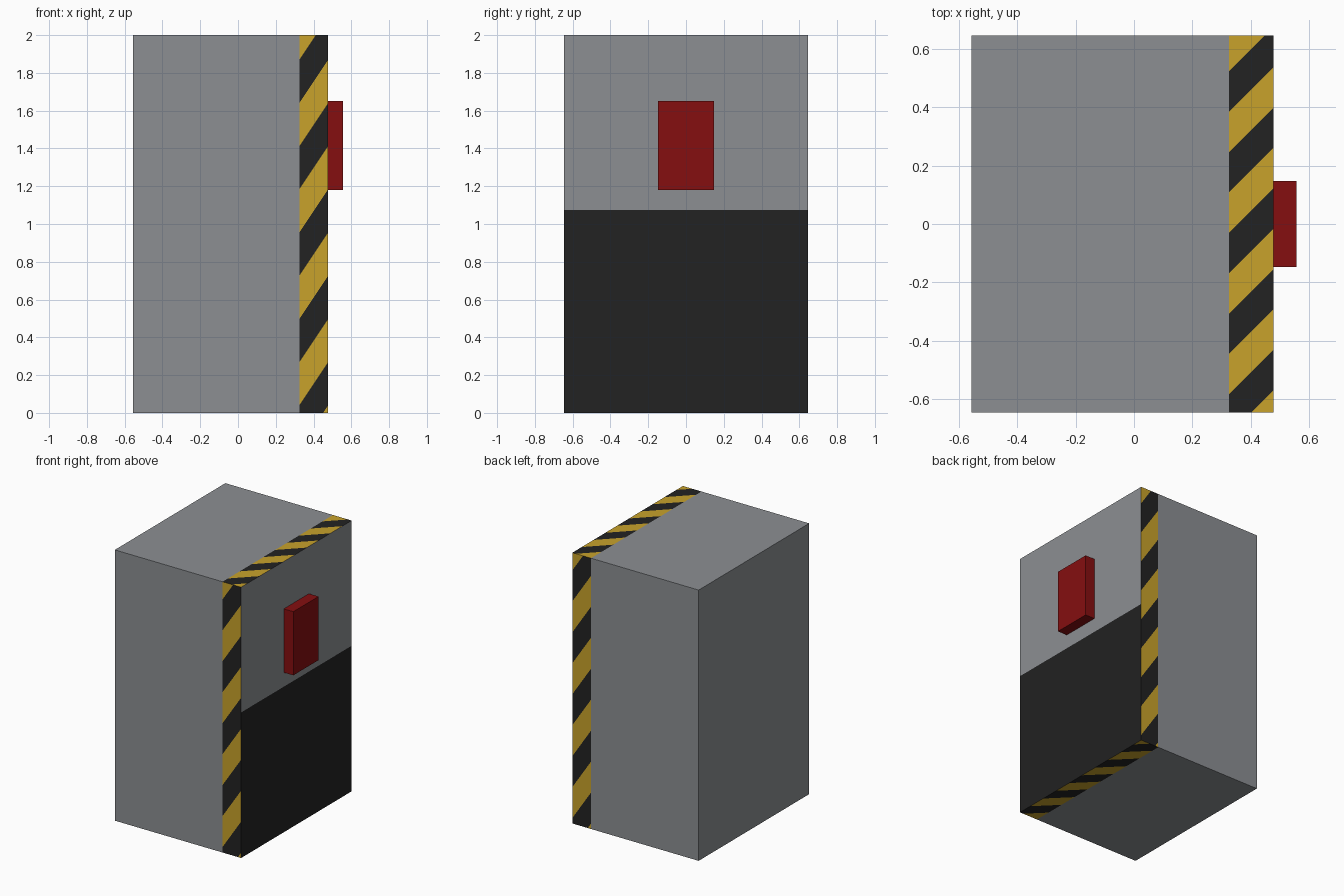
import bpy, bmesh, math
from mathutils import Vector

if "Cube" in bpy.data.objects:
    bpy.data.objects.remove(bpy.data.objects["Cube"])

X0, X1, XB = -0.555, 0.477, 0.325   # body left, body right, start of striped band
Y, H, ZSPLIT = 0.645, 2.0, 1.075


def material(name, rgb):
    m = bpy.data.materials.new(name)
    m.diffuse_color = (*rgb, 1)
    m.use_nodes = True
    m.node_tree.nodes["Principled BSDF"].inputs["Base Color"].default_value = m.diffuse_color
    return m


GREY = material("grey paint", (0.262, 0.275, 0.291))
BLACK = material("black paint", (0.016, 0.016, 0.016))
YELLOW = material("yellow paint", (0.58, 0.36, 0.024))
RED = material("red paint", (0.235, 0.0045, 0.005))


def box(lo, hi):
    bm = bmesh.new()
    bmesh.ops.create_cube(bm, size=1)
    for v in bm.verts:
        v.co = Vector([a + (b - a) * (c + 0.5) for a, b, c in zip(lo, hi, v.co)])
    return bm


def finish(bm, name, mats):
    me = bpy.data.meshes.new(name)
    bm.to_mesh(me)
    bm.free()
    for m in mats:
        me.materials.append(m)
    ob = bpy.data.objects.new(name, me)
    bpy.context.collection.objects.link(ob)
    return ob


def cut(bm, faces, co, no):
    geom = list({g for f in faces for g in [f, *f.edges, *f.verts]})
    res = bmesh.ops.bisect_plane(bm, geom=geom, dist=1e-6, plane_co=co, plane_no=no)
    return [g for g in res["geom"] if isinstance(g, bmesh.types.BMFace)]


# Cabinet body: separate faces so each can be cut on its own
bm = box((X0, -Y, 0), (X1, Y, H))
cut(bm, bm.faces[:], (XB, 0, 0), (1, 0, 0))
bmesh.ops.split_edges(bm, edges=bm.edges[:])
bm.normal_update()

# Black lower half of the right side
right = [f for f in bm.faces if f.normal.x > 0.9]
for f in cut(bm, right, (0, 0, ZSPLIT), (0, 0, 1)):
    if f.calc_center_median().z < ZSPLIT:
        f.material_index = 1

# Hazard stripes: face direction, pattern origin, gradient, first edge, stripe size
bands = [
    ((0, -1, 0), (XB, -Y, H), (1.5, 0, -1), 0.13, 0.2287),
    ((0, 1, 0), (X1, Y, H), (-1.5, 0, -1), 0.13, 0.2287),
    ((0, 0, 1), (XB, Y, H), (1, -1, 0), 0.123, 0.138),
    ((0, 0, -1), (XB, -Y, 0), (1, 1, 0), 0.123, 0.138),
]
for direction, origin, grad, first, step in bands:
    d, o, g = Vector(direction), Vector(origin), Vector(grad)
    faces = [f for f in bm.faces
             if f.normal.dot(d) > 0.9 and f.calc_center_median().x > XB]
    for k in range(12):
        faces = cut(bm, faces, o + g * ((first + k * step) / g.length_squared), g)
    for f in faces:
        s = g.dot(f.calc_center_median() - o)
        f.material_index = 2 if math.floor((s - first) / step) % 2 else 1

finish(bm, "cabinet_body", [GREY, BLACK, YELLOW])

# Red control block on the right side
finish(box((X1, -0.147, 1.18), (0.555, 0.147, 1.65)), "red_control_block", [RED])
